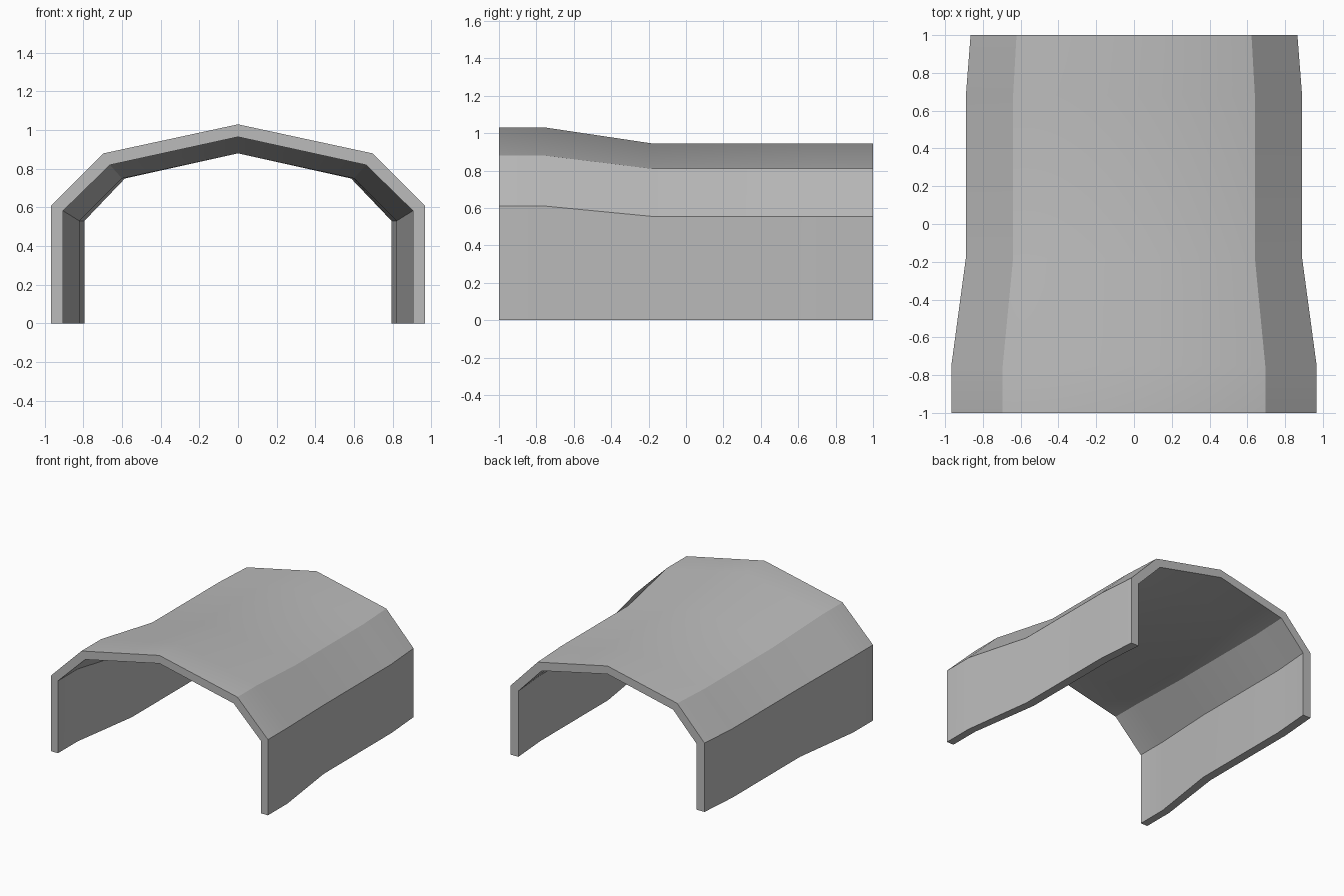
import bpy, bmesh, math

cube = bpy.data.objects.get("Cube")
if cube:
    bpy.data.objects.remove(cube, do_unlink=True)

# Single grey material
grey = bpy.data.materials.new("plain_grey")
grey.use_nodes = True
colour = (0.5, 0.5, 0.5, 1)
grey.diffuse_color = colour
grey.node_tree.nodes["Principled BSDF"].inputs["Base Color"].default_value = colour

# Half profiles (x, z) from the foot to the ridge: outer skin, inner skin
WIDE = ([(.967, 0), (.967, .61), (.695, .88), (0, 1.03)],
        [(.905, 0), (.905, .583), (.662, .82), (0, .965)])
NARROW = ([(.89, 0), (.89, .555), (.64, .81), (0, .945)],
          [(.82, 0), (.82, .53), (.60, .75), (0, .88)])
BACK = ([(.865, 0), (.865, .555), (.622, .81), (0, .945)],
        [(.795, 0), (.795, .53), (.585, .75), (0, .88)])
STATIONS = [(-1, WIDE), (-.75, WIDE), (-.18, NARROW), (.68, NARROW), (1, BACK)]


def full_arch(half):
    return half + [(-x, z) for x, z in reversed(half[:-1])]


# Closed ring of points at each station, joined lengthwise
bm = bmesh.new()
rings = []
for y, (outer, inner) in STATIONS:
    points = full_arch(outer) + full_arch(inner)[::-1]
    rings.append([bm.verts.new((x, y, z)) for x, z in points])

count = len(rings[0])
for a, b in zip(rings, rings[1:]):
    for i in range(count):
        j = (i + 1) % count
        bm.faces.new((a[i], a[j], b[j], b[i]))

# End rims, front and back
for ring in (rings[0], rings[-1]):
    for i in range(count // 2 - 1):
        bm.faces.new((ring[i], ring[i + 1], ring[-2 - i], ring[-1 - i]))

bmesh.ops.recalc_face_normals(bm, faces=bm.faces)
mesh = bpy.data.meshes.new("arched_cover")
bm.to_mesh(mesh)
bm.free()
mesh.materials.append(grey)
cover = bpy.data.objects.new("arched_cover", mesh)
bpy.context.collection.objects.link(cover)

# Soft ridge and flare, crisp shoulders and rims
bpy.ops.object.select_all(action='DESELECT')
cover.select_set(True)
bpy.context.view_layer.objects.active = cover
bpy.ops.object.shade_smooth_by_angle(angle=math.radians(30))
